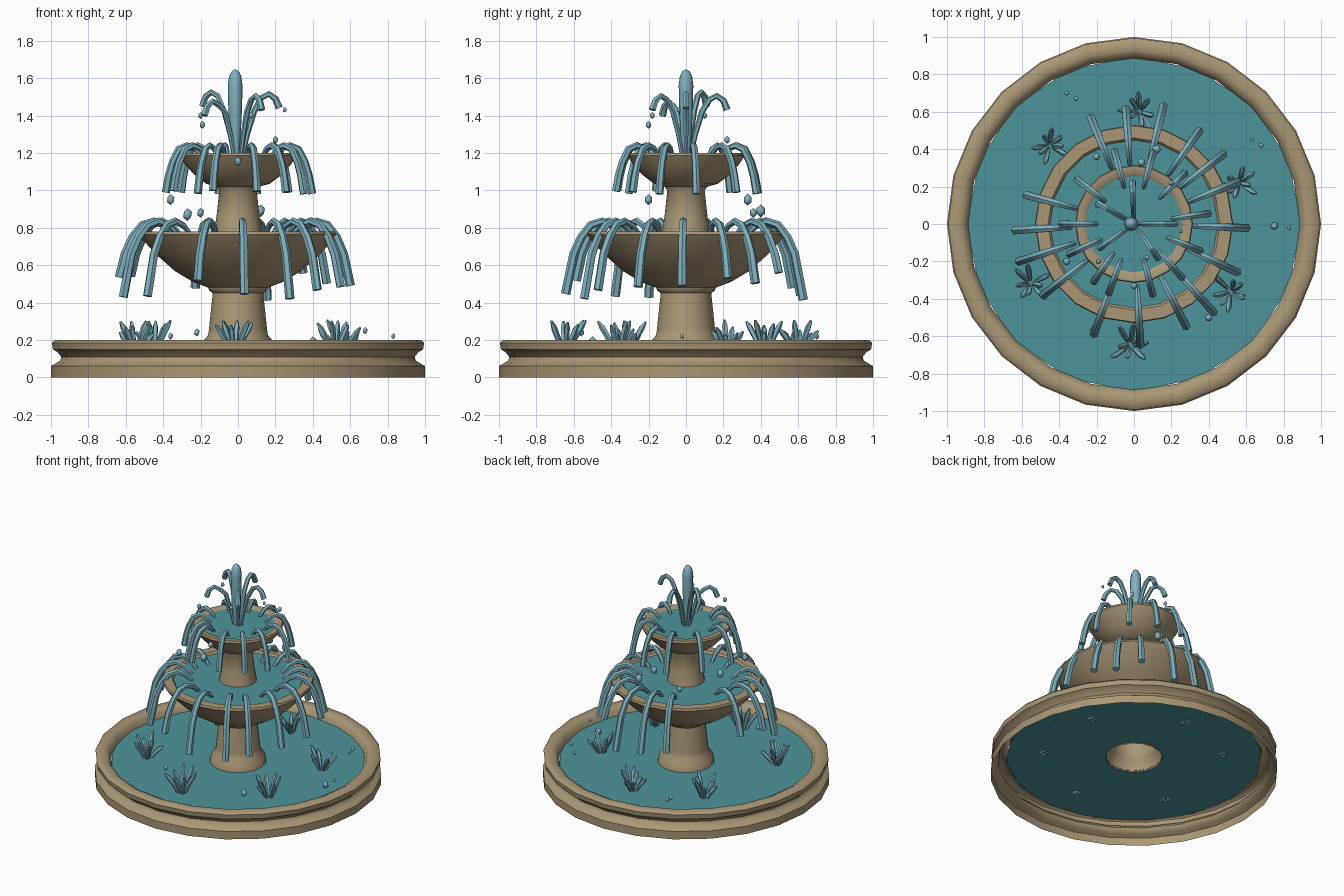
import bpy, bmesh, math, random
from mathutils import Vector
random.seed(4)

def material(name, c):
    m = bpy.data.materials.new(name)
    m.diffuse_color = (*c, 1)
    return m

STONE = material("sandstone", (0.40, 0.31, 0.18))
POOL = material("pool_water", (0.075, 0.30, 0.34))
SPRAY = material("spray_water", (0.21, 0.44, 0.52))

def finish(bm, name, mat, angle=50):
    bmesh.ops.recalc_face_normals(bm, faces=bm.faces)
    me = bpy.data.meshes.new(name)
    bm.to_mesh(me)
    bm.free()
    me.materials.append(mat)
    ob = bpy.data.objects.new(name, me)
    bpy.context.collection.objects.link(ob)
    bpy.ops.object.select_all(action='DESELECT')
    ob.select_set(True)
    bpy.context.view_layer.objects.active = ob
    bpy.ops.object.shade_smooth_by_angle(angle=math.radians(angle))
    return ob

def ring(bm, r, z, n):
    return [bm.verts.new((r * math.cos(math.tau * i / n), r * math.sin(math.tau * i / n), z)) for i in range(n)]

def bridge(bm, a, b):
    n = len(a)
    for i in range(n):
        bm.faces.new((a[i], a[(i + 1) % n], b[(i + 1) % n], b[i]))

def lathe(name, profile, mat, n):
    bm = bmesh.new()
    rings = [ring(bm, r, z, n) for r, z in profile]
    for a, b in zip(rings, rings[1:]):
        bridge(bm, a, b)
    return finish(bm, name, mat)

def tube(bm, pts, radii, sides=6):
    pts = [Vector(p) for p in pts]
    rings = []
    for i, (p, r) in enumerate(zip(pts, radii)):
        t = (pts[min(i + 1, len(pts) - 1)] - pts[max(i - 1, 0)]).normalized()
        u = t.cross(Vector((-p.y, p.x, 0.001))).normalized() if abs(t.z) < 0.999 else Vector((1, 0, 0))
        v = t.cross(u)
        rings.append([bm.verts.new(p + r * (u * math.cos(math.tau * k / sides) + v * math.sin(math.tau * k / sides)))
                      for k in range(sides)])
    for a, b in zip(rings, rings[1:]):
        bridge(bm, a, b)
    bm.faces.new(rings[0])
    bm.faces.new(rings[-1])

def polar(path, deg):
    a = math.radians(deg)
    return [(r * math.cos(a), r * math.sin(a), z) for r, z in path]

# Stone parts: open shells of revolution
lathe("basin_wall", [(1.0, 0), (1.0, 0.06), (0.975, 0.075), (0.95, 0.09), (0.945, 0.11), (0.965, 0.135),
                     (0.99, 0.15), (0.995, 0.185), (0.98, 0.2), (0.93, 0.2), (0.9, 0.185), (0.885, 0.135)], STONE, 24)
lathe("lower_pillar", [(0.2, 0.13), (0.19, 0.19), (0.16, 0.225), (0.155, 0.26), (0.135, 0.45),
                       (0.155, 0.465), (0.16, 0.48)], STONE, 16)
lathe("middle_bowl", [(0.16, 0.48), (0.24, 0.51), (0.34, 0.57), (0.43, 0.65), (0.5, 0.725), (0.53, 0.765),
                      (0.525, 0.78), (0.46, 0.78), (0.44, 0.755)], STONE, 20)
lathe("upper_pillar", [(0.135, 0.75), (0.125, 0.8), (0.115, 0.86), (0.1, 1.0), (0.115, 1.02)], STONE, 16)
lathe("upper_bowl", [(0.115, 1.02), (0.17, 1.035), (0.23, 1.08), (0.285, 1.14), (0.315, 1.185),
                     (0.31, 1.2), (0.27, 1.2), (0.25, 1.18)], STONE, 20)

# Still water sheets
lathe("basin_water", [(0.895, 0.14), (0.195, 0.14)], POOL, 16)
lathe("middle_water", [(0.46, 0.765), (0.12, 0.765)], POOL, 20)
lathe("upper_water", [(0.265, 1.188), (0.001, 1.188)], POOL, 20)

# Spills over the bowl rims
def spills(name, angles, path, radii, vary):
    bm = bmesh.new()
    for a in angles:
        s = random.uniform(0, vary)
        k = random.uniform(0.95, 1.03)
        p = [(r * k, z) for r, z in path]
        p[-1] = (p[-1][0] + s * 0.15, p[-1][1] - s)
        tube(bm, polar(p, a), radii)
    finish(bm, name, SPRAY)

spills("middle_spills", [22, 38, 55, 76, 94, 112, 165, 183, 198, 218, 250, 273, 297, 312, 335, 358],
       [(0.33, 0.76), (0.38, 0.81), (0.44, 0.835), (0.5, 0.815), (0.55, 0.75), (0.59, 0.66), (0.615, 0.57)],
       [0.012, 0.017, 0.02, 0.022, 0.023, 0.024, 0.025], 0.17)
spills("upper_spills", [8, 45, 75, 105, 142, 180, 205, 235, 250, 285, 312, 338],
       [(0.2, 1.185), (0.235, 1.225), (0.275, 1.24), (0.32, 1.22), (0.355, 1.15), (0.375, 1.08), (0.39, 1.0)],
       [0.01, 0.015, 0.018, 0.02, 0.02, 0.021, 0.022], 0.02)

# Central jet and arching jets on top
bm = bmesh.new()
tube(bm, [(-0.015, 0, z) for z in (1.18, 1.3, 1.45, 1.56, 1.61, 1.635, 1.645)],
     [0.022, 0.03, 0.037, 0.039, 0.033, 0.02, 0.006], 8)
for a, h in ((92, 0), (150, 0.02), (215, -0.03), (305, 0.0), (0, 0.01)):
    tube(bm, polar([(0.025, 1.18), (0.05, 1.3), (0.085, 1.42), (0.125, 1.485 + h), (0.165, 1.505 + h),
                    (0.2, 1.48 + h), (0.22, 1.43 + h)], a), [0.011, 0.014, 0.016, 0.016, 0.016, 0.018, 0.02])
finish(bm, "top_jets", SPRAY)

# Splash crowns in the basin
bm = bmesh.new()
for x, y in ((-0.45, 0.42), (0.03, 0.6), (0.56, 0.22), (0.52, -0.36), (-0.02, -0.65), (-0.55, -0.32)):
    for i in range(8):
        a = math.tau * i / 8 + random.uniform(-0.3, 0.3)
        d, h = random.uniform(0.06, 0.12), random.uniform(0.09, 0.17)
        c, s = math.cos(a), math.sin(a)
        tube(bm, [(x + c * d * f, y + s * d * f, 0.13 + h * g) for f, g in ((0.2, 0), (0.5, 0.5), (0.8, 0.85), (1, 1.05))],
             [0.009, 0.015, 0.016, 0.006], 5)
finish(bm, "splash_crowns", SPRAY)

# Loose droplets: x, y, z, radius
drops = [(0.2, 0.22, 1.27, 0.016), (0.2, 0.2, 1.23, 0.012), (0.25, -0.04, 1.43, 0.011), (-0.19, -0.2, 1.35, 0.016),
         (-0.2, 0.1, 1.4, 0.014), (0.07, -0.18, 1.4, 0.014), (0, -0.33, 1.155, 0.02), (0.04, 0.33, 0.95, 0.024),
         (0.12, 0.4, 0.89, 0.026), (-0.36, -0.2, 0.95, 0.022), (-0.27, -0.03, 0.87, 0.026), (-0.2, 0.36, 0.88, 0.02),
         (-0.36, 0.7, 0.22, 0.014), (-0.31, 0.67, 0.18, 0.014), (0.75, -0.01, 0.16, 0.022), (0.83, -0.02, 0.22, 0.012),
         (0.63, 0.45, 0.2, 0.012), (0.68, 0.42, 0.25, 0.014), (0.4, -0.5, 0.19, 0.022), (-0.22, -0.56, 0.24, 0.016)]
bm = bmesh.new()
for x, y, z, r in drops:
    v = bmesh.ops.create_icosphere(bm, subdivisions=1, radius=r)["verts"]
    for q in v:
        q.co = Vector((x + q.co.x, y + q.co.y, z + q.co.z * 1.3))
finish(bm, "droplets", SPRAY)
